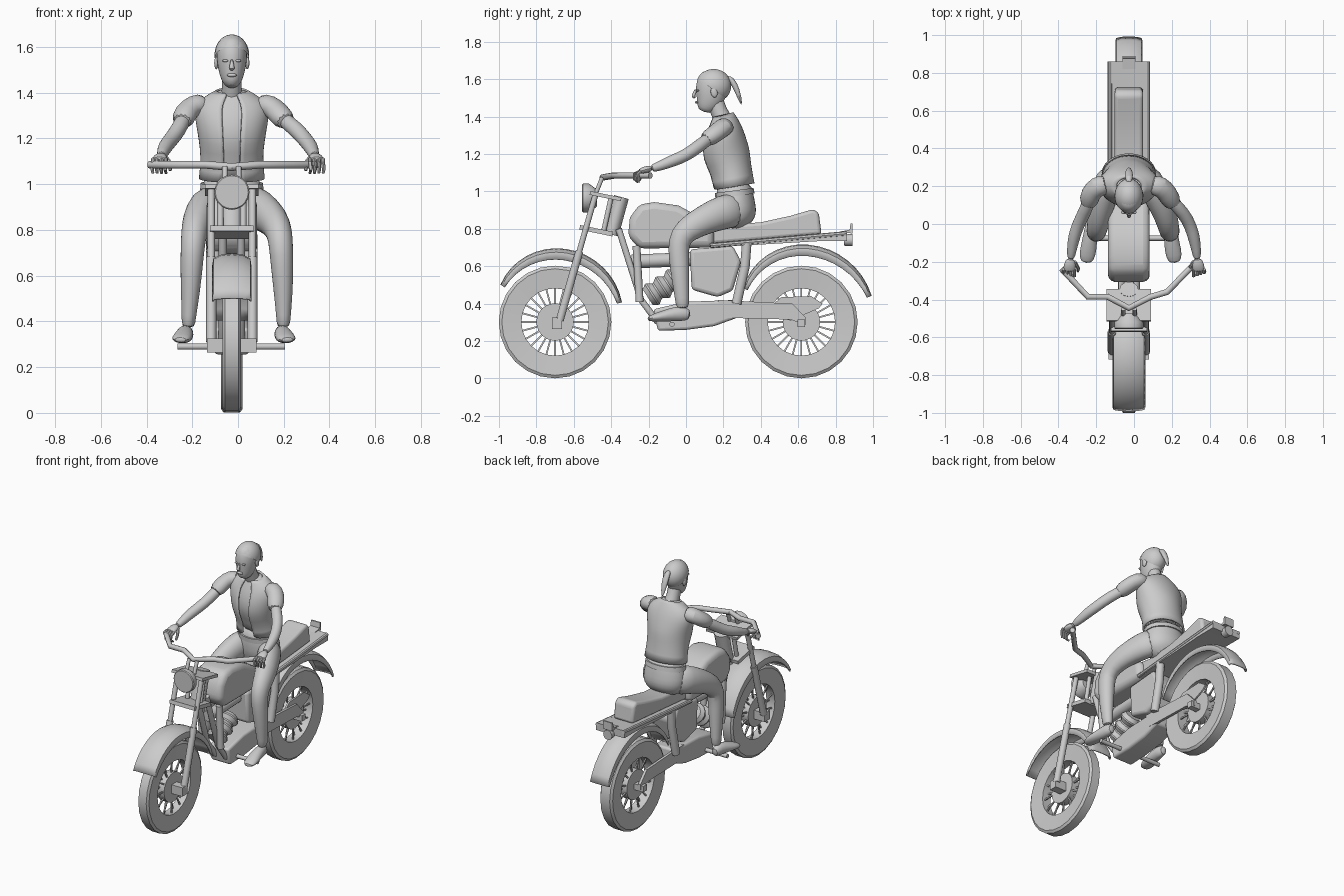
import bpy, bmesh
from math import sin, cos, pi, radians
from mathutils import Vector, Matrix

if "Cube" in bpy.data.objects:
    bpy.data.objects.remove(bpy.data.objects["Cube"])

CX = -0.027          # centre line of the bike
SIDES = (("left", -1), ("right", 1))


def finish(name, bm, angle=40, bevel=0, subsurf=0):
    bmesh.ops.recalc_face_normals(bm, faces=bm.faces[:])
    me = bpy.data.meshes.new(name)
    bm.to_mesh(me)
    bm.free()
    ob = bpy.data.objects.new(name, me)
    bpy.context.collection.objects.link(ob)
    bpy.ops.object.select_all(action='DESELECT')
    bpy.context.view_layer.objects.active = ob
    ob.select_set(True)
    bpy.ops.object.shade_smooth_by_angle(angle=radians(angle))
    if bevel:
        m = ob.modifiers.new("bevel", 'BEVEL')
        m.width, m.segments = bevel, 3
    if subsurf:
        ob.modifiers.new("subsurf", 'SUBSURF').levels = subsurf
        ob.modifiers["subsurf"].render_levels = subsurf
    return ob


def grid(name, rows, wrap=True, caps=True, loop=False, **kw):
    """Skin a list of point rows."""
    bm = bmesh.new()
    vs = [[bm.verts.new(p) for p in r] for r in rows]
    n, m = len(vs), len(vs[0])
    for i in range(n if loop else n - 1):
        a, b = vs[i], vs[(i + 1) % n]
        for j in range(m if wrap else m - 1):
            k = (j + 1) % m
            bm.faces.new((a[j], a[k], b[k], b[j]))
    if caps:
        bm.faces.new(vs[0])
        bm.faces.new(vs[-1])
    return finish(name, bm, **kw)


def rings(path, n, ref=(1, 0, 0), a0=0, a1=2 * pi, full=True):
    """Ellipses set square to a path of (x, y, z, rx, ry)."""
    pts, ref, rows = [Vector(p[:3]) for p in path], Vector(ref), []
    for i, p in enumerate(path):
        t = Vector()
        if i:
            t += (pts[i] - pts[i - 1]).normalized()
        if i < len(pts) - 1:
            t += (pts[i + 1] - pts[i]).normalized()
        t.normalize()
        u = (ref - t * ref.dot(t)).normalized()
        v = t.cross(u)
        rows.append([pts[i] + u * p[3] * cos(a) + v * p[-1] * sin(a)
                     for a in (a0 + (a1 - a0) * k / (n if full else n - 1) for k in range(n))])
    return rows


def loft(name, path, n=12, ref=(1, 0, 0), **kw):
    return grid(name, rings(path, n, ref), **kw)


def tube(name, pts, r, n=10, ref=(1, 0, 0)):
    return loft(name, [(*p, r, r) for p in pts], n, ref)


def plate(name, prof, x0, x1, bevel=0):
    """Side profile (y, z) extruded across x."""
    return grid(name, [[(x, y, z) for y, z in prof] for x in (x0, x1)], bevel=bevel)


def box(name, c, s, tilt=0, bevel=0):
    bm = bmesh.new()
    bmesh.ops.create_cube(bm, size=1, matrix=Matrix.Translation(c) @ Matrix.Rotation(tilt, 4, 'X')
                          @ Matrix.Diagonal((*s, 1)))
    return finish(name, bm, bevel=bevel)


def ball(name, c, s, tilt=0):
    bm = bmesh.new()
    bmesh.ops.create_uvsphere(bm, u_segments=16, v_segments=10, radius=1,
                              matrix=Matrix.Translation(c) @ Matrix.Rotation(tilt, 4, 'X') @ Matrix.Diagonal((*s, 1)))
    return finish(name, bm, angle=80)


# Wheels: tyre, hub, spokes
def wheel(name, y, hw):
    z = 0.302
    prof = [(.18, -hw * .8), (.285, -hw), (.301, -hw * .75), (.301, hw * .75), (.285, hw), (.18, hw * .8)]
    N = 24
    grid(name + "_tyre", [[(CX + x, y + r * cos(a), z + r * sin(a)) for r, x in prof]
                          for a in (2 * pi * i / N for i in range(N))], caps=False, loop=True, angle=30)
    tube(name + "_hub", [(CX - .025, y, z), (CX + .025, y, z)], .1, 24, (0, 1, 0))
    bm = bmesh.new()
    for i in range(N):
        bmesh.ops.create_cube(bm, size=1, matrix=Matrix.Translation((CX, y, z)) @ Matrix.Rotation(2 * pi * i / N, 4, 'X')
                              @ Matrix.Translation(((-1) ** i * .012, .14, 0)) @ Matrix.Diagonal((.008, .1, .009, 1)))
    finish(name + "_spokes", bm)
    box(name + "_axle", (CX, y + (.01 if y < 0 else 0), .295), (.215 if y < 0 else .19, .055 if y < 0 else .04, .06 if y < 0 else .04))


wheel("front_wheel", -.70, .04)
wheel("rear_wheel", .617, .047)


# Fenders
def fender(name, y, a0, a1, rmid, r0, r1, hw):
    rows = []
    for i in range(17):
        a = radians(a0 + (a1 - a0) * i / 16)
        t = i / 8 - 1
        r = rmid - (rmid - (r0 if t < 0 else r1)) * t * t
        d = .06 - .035 * t * t
        rows.append([(CX + hw * f, y + (r - d * g) * cos(a), .305 + (r - d * g) * sin(a))
                     for f, g in ((-1, 1), (-.93, .35), (-.55, .08), (0, 0), (.55, .08), (.93, .35), (1, 1))])
    ob = grid(name, rows, wrap=False, caps=False)
    ob.modifiers.new("thickness", 'SOLIDIFY').thickness = .008


fender("front_fender", -.70, 146, 16, .392, .352, .372, .087)
fender("rear_fender", .617, 150, 20, .412, .36, .40, .072)

# Fork, clamps, headlight, handlebar
for s, k in SIDES:
    s, k = s, k
    tube(s + "_fork_leg", [(CX + k * .09, -.675, .31), (CX + k * .09, -.57, .68)], .022)
    tube(s + "_fork_tube", [(CX + k * .09, -.57, .68), (CX + k * .09, -.483, .985)], .016)
    tube(s + "_fork_strut", [(CX + k * .05, -.44, .79), (CX + k * .05, -.40, .97)], .014)
    tube(s + "_handlebar_riser", [(CX + k * .03, -.49, .97), (CX + k * .03, -.448, 1.075)], .012)
box("upper_clamp", (CX, -.43, .975), (.235, .17, .02), -.2)
box("lower_clamp", (CX, -.48, .79), (.19, .18, .025), -.2)
loft("head_tube", [(CX, -.40, .77, .05, .04), (CX, -.345, .97, .05, .04)], 12)
loft("headlight", [(CX, -.555, .965, .072, .072), (CX, -.55, .965, .077, .077), (CX, -.52, .965, .077, .077),
                   (CX, -.475, .965, .045, .045)], 20)
tube("handlebar", [(-.385, -.235, 1.085), (-.245, -.385, 1.085), (-.14, -.385, 1.085), (CX, -.445, 1.075),
                   (.09, -.385, 1.085), (.175, -.36, 1.085), (.34, -.19, 1.085)], .017, 10, (0, 0, 1))

# Tank, seat, tail
plate("fuel_tank", [(-.31, .76), (-.30, .86), (-.25, .93), (-.17, .943), (-.04, .925), (.06, .87), (.15, .81),
                    (.15, .70), (-.25, .695)], CX - .11, CX + .11, .035)
plate("seat", [(.04, .72), (.06, .84), (.2, .82), (.4, .835), (.56, .87), (.68, .905), (.71, .885), (.725, .77), (.15, .72)],
      CX - .075, CX + .075, .02)
plate("tail_tray", [(.13, .70), (.13, .715), (.86, .785), (.86, .735), (.72, .735)], CX - .107, CX + .107)
for s, k in SIDES:
    tube(s + "_tail_rail", [(CX + k * .1, .13, .71), (CX + k * .1, .86, .775)], .013, 8)
loft("tail_light", [(CX, .845, .74, .03, .03), (CX, .89, .74, .033, .033)], 16)
plate("tail_bracket", [(.82, .785), (.875, .795), (.88, .83), (.89, .83), (.89, .775)], CX - .035, CX + .035)

# Frame and engine
plate("side_cover", [(.02, .69), (.03, .475), (.17, .435), (.25, .47), (.295, .625), (.25, .71)], CX - .085, CX + .085, .02)
plate("crankcase", [(-.175, .37), (-.15, .255), (0, .26), (.15, .28), (.275, .325), (.27, .42), (.0, .41)], CX - .075, CX + .075, .015)
fins = []
for i in range(12):
    r = .068 if i % 4 in (1, 2) else .05
    f = (i + (.45 if i % 2 else 0)) / 12
    fins.append((CX, -.205 + .17 * f, .435 + .11 * f, r, r))
loft("engine_cylinder", fins, 14, angle=30)
tube("frame_top_tube", [(CX, -.29, .625), (CX, .06, .64)], .037, 12)
for s, k in SIDES:
    tube(s + "_down_tube", [(CX + k * .04, -.36, .80), (CX + k * .04, -.24, .42), (CX + k * .04, -.15, .30)], .018)
    tube(s + "_front_post", [(CX + k * .07, -.265, .71), (CX + k * .07, -.248, .41)], .022)
    plate(s + "_swing_arm", [(.17, .42), (.57, .40), (.64, .325), (.64, .285), (.56, .315), (.2, .325)],
          CX + k * .058, CX + k * .076)
    tube(s + "_shock", [(CX + k * .085, .325, .73), (CX + k * .085, .315, .60), (CX + k * .085, .27, .40)], .027)
    tube(s + "_foot_peg", [(CX, -.075, .29), (-.03 + k * .235, -.075, .29)], .014, 10, (0, 1, 0))
plate("chain_guard", [(.47, .40), (.51, .435), (.67, .44), (.73, .40), (.71, .375), (.56, .31), (.47, .33)], CX + .05, CX + .062)

# Rider: torso, open jacket, hips
body = [(1.03, .255, .132, .1), (1.12, .24, .122, .098), (1.2, .213, .132, .118), (1.27, .207, .145, .107),
        (1.34, .208, .155, .083), (1.385, .204, .115, .06), (1.415, .197, .055, .045)]
loft("shirt", [(CX, y, z, rx, ry) for z, y, rx, ry in body], 16, subsurf=1)
jacket = [(CX, y, z - .005, rx + .014, ry + .014) for z, y, rx, ry in body]
ob = grid("jacket", rings(jacket, 22, (1, 0, 0), radians(-74), radians(254), False), wrap=False, caps=False, subsurf=1)
ob.modifiers.new("thickness", 'SOLIDIFY').thickness = .012
loft("hips", [(CX, .30, .80, .09, .06), (CX, .275, .85, .145, .11), (CX, .265, .92, .152, .11), (CX, .26, .99, .13, .1),
              (CX, .255, 1.05, .12, .092)], 16, subsurf=1)
loft("belt", [(CX, .262, .975, .139, .106), (CX, .258, 1.005, .136, .104)], 20)

# Head, hair, face
loft("neck", [(CX, .205, 1.37, .05, .05), (CX, .175, 1.43, .042, .045), (CX, .15, 1.5, .042, .045)], 12)
loft("head", [(CX, y, z, rx, ry) for z, y, rx, ry in
              ((1.425, .098, .02, .026), (1.44, .102, .038, .046), (1.48, .125, .056, .073), (1.53, .135, .066, .086),
               (1.58, .142, .069, .088), (1.62, .146, .06, .075), (1.644, .15, .035, .045))], 16, subsurf=1)
bm = bmesh.new()
bmesh.ops.create_uvsphere(bm, u_segments=20, v_segments=14, radius=1,
                          matrix=Matrix.Translation((CX, .148, 1.565)) @ Matrix.Diagonal((.076, .094, .09, 1)))
bmesh.ops.bisect_plane(bm, geom=bm.verts[:] + bm.edges[:] + bm.faces[:], plane_co=(CX, .13, 1.555),
                       plane_no=(0, .55, .8), clear_inner=True)
finish("hair", bm, angle=80)
loft("ponytail", [(CX, .215, 1.61, .012, .012), (CX, .245, 1.60, .022, .018), (CX, .275, 1.54, .024, .017),
                  (CX, .298, 1.46, .006, .005)], 10, subsurf=1)
loft("nose", [(CX, .055, 1.548, .007, .008), (CX, .043, 1.522, .01, .011), (CX, .039, 1.507, .014, .012), (CX, .05, 1.5, .01, .008)], 8, subsurf=1)
ball("lips", (CX, .058, 1.477), (.022, .01, .008))
for s, k in SIDES:
    ball(s + "_eye", (CX + k * .028, .062, 1.54), (.013, .009, .006))
    ball(s + "_ear", (CX + k * .068, .15, 1.53), (.009, .018, .028), .2)

# Arms, hands, legs, shoes
for s, k in SIDES:
    loft(s + "_sleeve", [(CX + k * .11, .212, 1.35, .05, .055), (CX + k * .17, .2, 1.345, .05, .058),
                         (CX + k * .205, .16, 1.31, .05, .057), (k * .232 - .015, .09, 1.265, .046, .05)], 12,
         (0, 0, 1), subsurf=1)
    loft(s + "_arm", [(CX + k * .2, .15, 1.305, .036, .036), (k * .262, .06, 1.235, .036, .036), (k * .297, -.005, 1.19, .034, .034),
                      (k * .318, -.07, 1.165, .034, .034), (k * .33, -.14, 1.135, .026, .026),
                      (k * .335, -.19, 1.122, .02, .022)], 12, subsurf=1)
    loft(s + "_hand", [(k * .335, -.18, 1.124, .021, .019), (k * .34, -.215, 1.118, .034, .019),
                       (k * .343, -.255, 1.105, .036, .016)], 10, subsurf=1)
    for i in range(4):
        x = k * (.315 + .019 * i)
        loft(f"{s}_finger_{i + 1}", [(x, -.24, 1.11, .009, .009), (x, -.275 + .006 * i, 1.095, .009, .009),
                                     (x + k * .003, -.275 + .008 * i, 1.065, .008, .008), (x, -.255, 1.048, .006, .006)], 8)
    loft(s + "_thumb", [(k * .315, -.2, 1.115, .011, .011), (k * .295, -.235, 1.09, .01, .01), (k * .297, -.25, 1.06, .007, .007)], 8)
    loft(s + "_leg", [(CX + k * .085, .285, .905, .07, .1), (CX + k * .12, .2, .892, .078, .095), (k * .165 - .01, .09, .845, .07, .08),
                      (k * .187 - .005, -.005, .79, .058, .07), (k * .193 - .005, -.042, .73, .054, .06),
                      (k * .198 - .005, -.037, .64, .05, .056), (k * .203 - .005, -.03, .53, .043, .048),
                      (k * .207 - .008, -.02, .42, .032, .038), (k * .208 - .01, -.018, .37, .03, .036)], 14, subsurf=1)
    fx = lambda d: -.018 + k * (.21 + d)
    loft(s + "_shoe", [(fx(0), .025, .338, .024, .028), (fx(0), -.025, .35, .035, .044), (fx(.008), -.1, .338, .042, .034),
                       (fx(.02), -.17, .325, .046, .022), (fx(.025), -.207, .318, .026, .011)], 14, subsurf=1)
